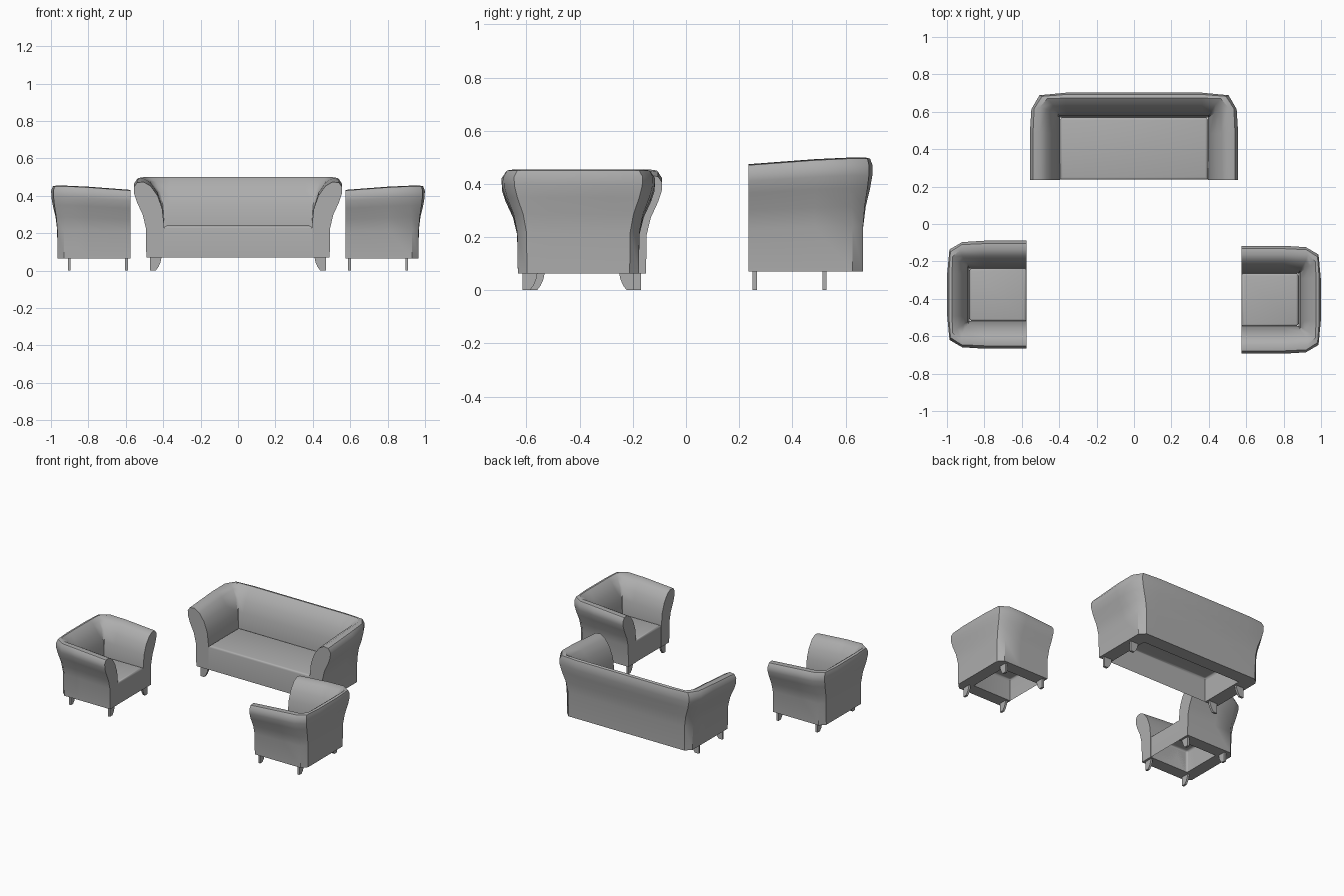
import bpy, bmesh, math
from mathutils import Matrix

cube = bpy.data.objects.get("Cube")
if cube:
    bpy.data.objects.remove(cube)

grey = bpy.data.materials.new("grey_upholstery")
grey.use_nodes = True
colour = (0.42, 0.42, 0.42, 1)
grey.diffuse_color = colour
grey.node_tree.nodes["Principled BSDF"].inputs["Base Color"].default_value = colour

BOTTOM = 0.07       # underside of the upholstery
SEAT_DEPTH = 0.335  # from the front to the backrest
WALL = 0.095        # thickness of arms and back at the base

# Arm cross-section: (distance outward from the seat, height)
PROFILE = [(0, BOTTOM), (0, 0.24), (0.01, 0.33), (0.035, 0.40), (0.072, 0.452),
           (0.11, 0.474), (0.145, 0.47), (0.162, 0.445), (0.16, 0.41),
           (0.145, 0.365), (0.115, 0.30), (0.098, 0.23), (WALL, BOTTOM)]


def finish(name, bm, matrix, angle=40):
    bmesh.ops.remove_doubles(bm, verts=bm.verts, dist=0.0005)
    bmesh.ops.recalc_face_normals(bm, faces=bm.faces)
    mesh = bpy.data.meshes.new(name)
    bm.to_mesh(mesh)
    bm.free()
    mesh.transform(matrix)
    mesh.materials.append(grey)
    obj = bpy.data.objects.new(name, mesh)
    bpy.context.collection.objects.link(obj)
    bpy.ops.object.select_all(action='DESELECT')
    obj.select_set(True)
    bpy.context.view_layer.objects.active = obj
    bpy.ops.object.shade_smooth_by_angle(angle=math.radians(angle))


def arms_and_back(name, half, matrix):
    # Stations on one side: inner point, base direction, flare direction
    side = [((half, 0), (1, 0), (1, 0)),
            ((half, 0.25), (1, 0), (1, 0)),
            ((half, SEAT_DEPTH), (1, 0.6), (0.88, -0.2)),
            ((half, SEAT_DEPTH), (0.6, 1), (0.8, 0.35)),
            ((half - 0.03, SEAT_DEPTH), (0, 1), (0, 0.55))]
    mirrored = [tuple((-x, y) for x, y in s) for s in reversed(side)]
    bm = bmesh.new()
    rings = []
    for p, base, flare in side + mirrored:
        ring = []
        for out, z in PROFILE:
            b = min(out, WALL)
            f = out - b
            rise = 0.025 * p[1] / SEAT_DEPTH * (z - BOTTOM) / 0.4
            ring.append(bm.verts.new((p[0] + b * base[0] + f * flare[0],
                                      p[1] + b * base[1] + f * flare[1], z + rise)))
        rings.append(ring)
    n = len(PROFILE)
    for a, b in zip(rings, rings[1:]):
        for i in range(n):
            j = (i + 1) % n
            bm.faces.new((a[i], a[j], b[j], b[i]))
    bm.faces.new(rings[0])
    bm.faces.new(rings[-1])
    finish(name, bm, matrix)


def seat_cushion(name, half, matrix):
    # Rounded box, hollow and open underneath
    height = 0.24 - BOTTOM
    bm = bmesh.new()
    bmesh.ops.create_cube(bm, size=1, matrix=Matrix.Translation(
        (0, SEAT_DEPTH / 2 + 0.001, BOTTOM + height / 2)) @ Matrix.Diagonal(
        (2 * half, SEAT_DEPTH - 0.002, height, 1)))
    floor = [f for f in bm.faces if f.normal.z < -0.5]
    bmesh.ops.delete(bm, geom=floor, context='FACES')
    top_edges = [e for e in bm.edges if all(v.co.z > 0.2 for v in e.verts)]
    rear_edges = [e for e in bm.edges if all(v.co.y > 0.2 for v in e.verts)
                  and abs(e.verts[0].co.z - e.verts[1].co.z) > 0.1]
    bmesh.ops.bevel(bm, geom=top_edges + rear_edges, offset=0.014, segments=3,
                    profile=0.5, affect='EDGES')
    finish(name, bm, matrix)


def leg(name, outer, sign, y, matrix):
    # Curved bracket, straight outside and tapering inside
    shape = [(0, 0), (0.03, 0), (0.045, 0.02), (0.056, 0.045), (0.062, 0.075), (0, 0.075)]
    bm = bmesh.new()
    face = bm.faces.new([bm.verts.new((sign * (outer - x), y, z)) for x, z in shape])
    ext = bmesh.ops.extrude_face_region(bm, geom=[face])
    verts = [v for v in ext["geom"] if isinstance(v, bmesh.types.BMVert)]
    bmesh.ops.translate(bm, verts=verts, vec=(0, 0.016, 0))
    finish(name, bm, matrix, 30)


def build_seat(name, half, rear_leg, scale, x, y, turn):
    matrix = (Matrix.Translation((x, y, 0)) @ Matrix.Rotation(math.radians(turn), 4, 'Z')
              @ Matrix.Scale(scale, 4))
    arms_and_back(name + "_arms_and_back", half, matrix)
    seat_cushion(name + "_cushion", half, matrix)
    for side, sign in (("left", 1), ("right", -1)):
        for place, leg_y in (("front", 0.016), ("rear", rear_leg)):
            leg(f"{name}_{place}_{side}_leg", half + 0.075, sign, leg_y, matrix)


build_seat("sofa", 0.395, 0.278, 1, 0, 0.235, 0)
build_seat("left_armchair", 0.155, 0.352, 0.91, 0.574, -0.405, -90)
build_seat("right_armchair", 0.155, 0.352, 0.91, -0.574, -0.378, 90)
